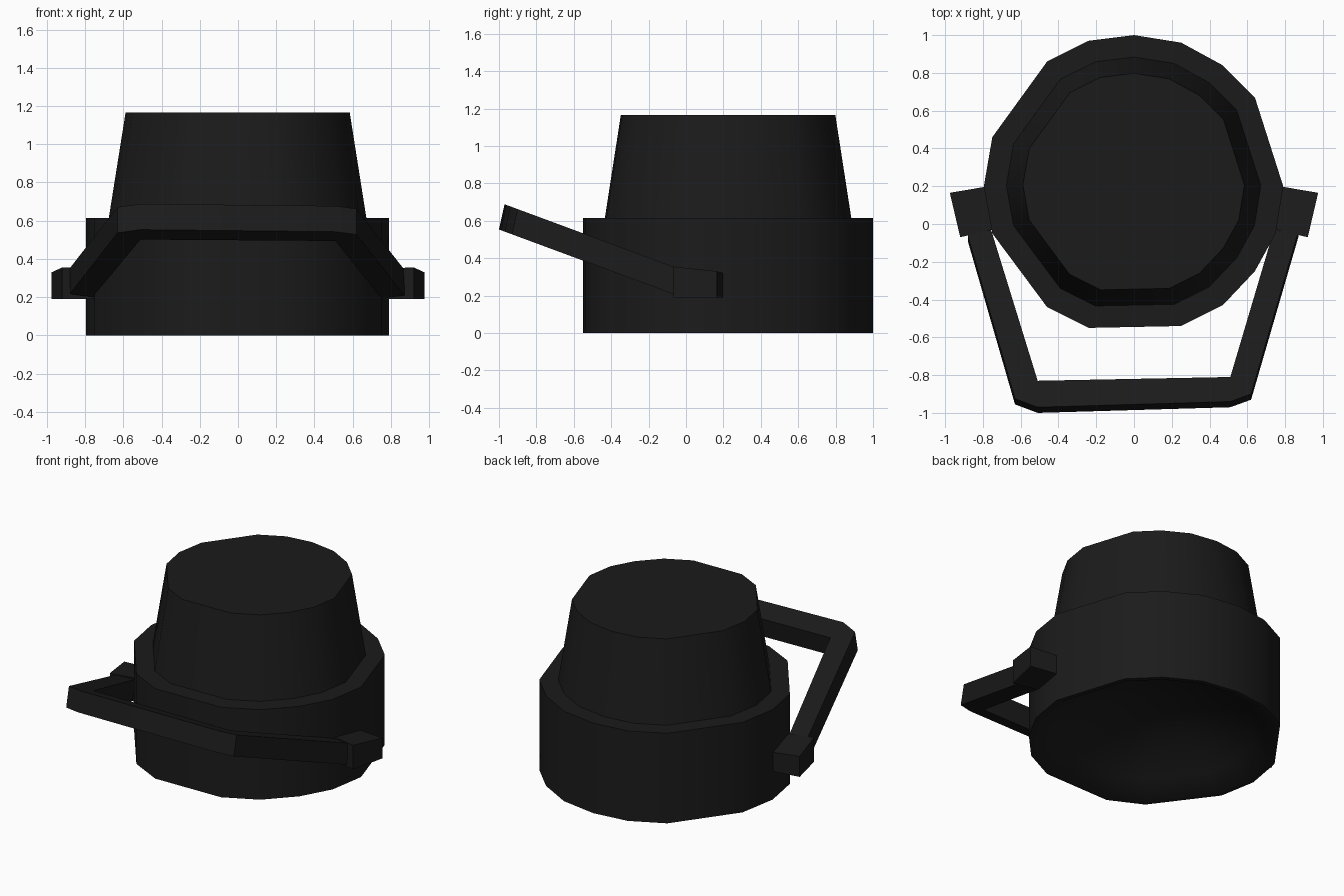
import bpy, bmesh
from math import radians

if "Cube" in bpy.data.objects:
    bpy.data.objects.remove(bpy.data.objects["Cube"])

mat = bpy.data.materials.new("dark_rubber")
mat.diffuse_color = (0.011, 0.011, 0.011, 1)
mat.use_nodes = True
mat.node_tree.nodes["Principled BSDF"].inputs["Base Color"].default_value = mat.diffuse_color


def finish(bm, name, angle):
    bmesh.ops.recalc_face_normals(bm, faces=bm.faces)
    me = bpy.data.meshes.new(name)
    bm.to_mesh(me)
    bm.free()
    me.materials.append(mat)
    ob = bpy.data.objects.new(name, me)
    bpy.context.collection.objects.link(ob)
    bpy.ops.object.select_all(action='DESELECT')
    ob.select_set(True)
    bpy.context.view_layer.objects.active = ob
    bpy.ops.object.shade_smooth_by_angle(angle=radians(angle))
    return ob


def loft(name, rings, angle):
    """Skin a list of equal-length closed rings and cap both ends."""
    bm = bmesh.new()
    vs = [[bm.verts.new(p) for p in r] for r in rings]
    n = len(rings[0])
    for a, b in zip(vs, vs[1:]):
        for i in range(n):
            j = (i + 1) % n
            bm.faces.new((a[i], a[j], b[j], b[i]))
    bm.faces.new(vs[0])
    bm.faces.new(vs[-1])
    return finish(bm, name, angle)


# Body: irregular faceted outline, scaled through a stepped profile
CY = 0.225
outline = [(0, 1.0), (-0.24, 0.97), (-0.46, 0.86), (-0.75, 0.46), (-0.795, 0.20),
           (-0.75, -0.05), (-0.46, -0.44), (-0.24, -0.55), (0.25, -0.54),
           (0.47, -0.43), (0.64, -0.25), (0.75, -0.05), (0.79, 0.20),
           (0.64, 0.67), (0.47, 0.84), (0.25, 0.96)]


def ring(s, z):
    return [(x * s, CY + (y - CY) * s, z) for x, y in outline]


# shallow dished underside, then rim, outer wall, ledge and tapered crown
DEPTH = 0.28
dish = [(0.96 * k / 6, DEPTH * (1 - (k / 6) ** 2)) for k in range(1, 7)]
profile = dish + [(1, 0), (1, 0.615), (0.85, 0.615), (0.74, 1.165)]
loft("body", [ring(s, z) for s, z in profile], 38)


# Handle: angular loop drawn on a tilted plane, thickened downwards
def tilt(y):
    return 0.355 - 0.37 * (y + 0.07)


loop = [(0.75, 0.0), (0.87, -0.04), (0.62, -0.90), (0.51, -0.94),
        (-0.51, -0.97), (-0.63, -0.925), (-0.88, -0.06), (-0.76, -0.02),
        (-0.51, -0.83), (0.51, -0.81)]
top = [(x, y, tilt(y)) for x, y in loop]
low = [(x, y - 0.03, z - 0.135) for x, y, z in top]
loft("handle", [top, low], 25)

# Pivot lugs: turned blocks where the handle meets the body
for side, name in ((1, "right_lug"), (-1, "left_lug")):
    plan = [(0.77, 0.20, 0.32), (0.975, 0.165, 0.33),
            (0.92, -0.07, 0.355), (0.75, -0.03, 0.35)]
    loft(name, [[(x * side, y, 0.19) for x, y, z in plan],
                [(x * side, y, z) for x, y, z in plan]], 25)
